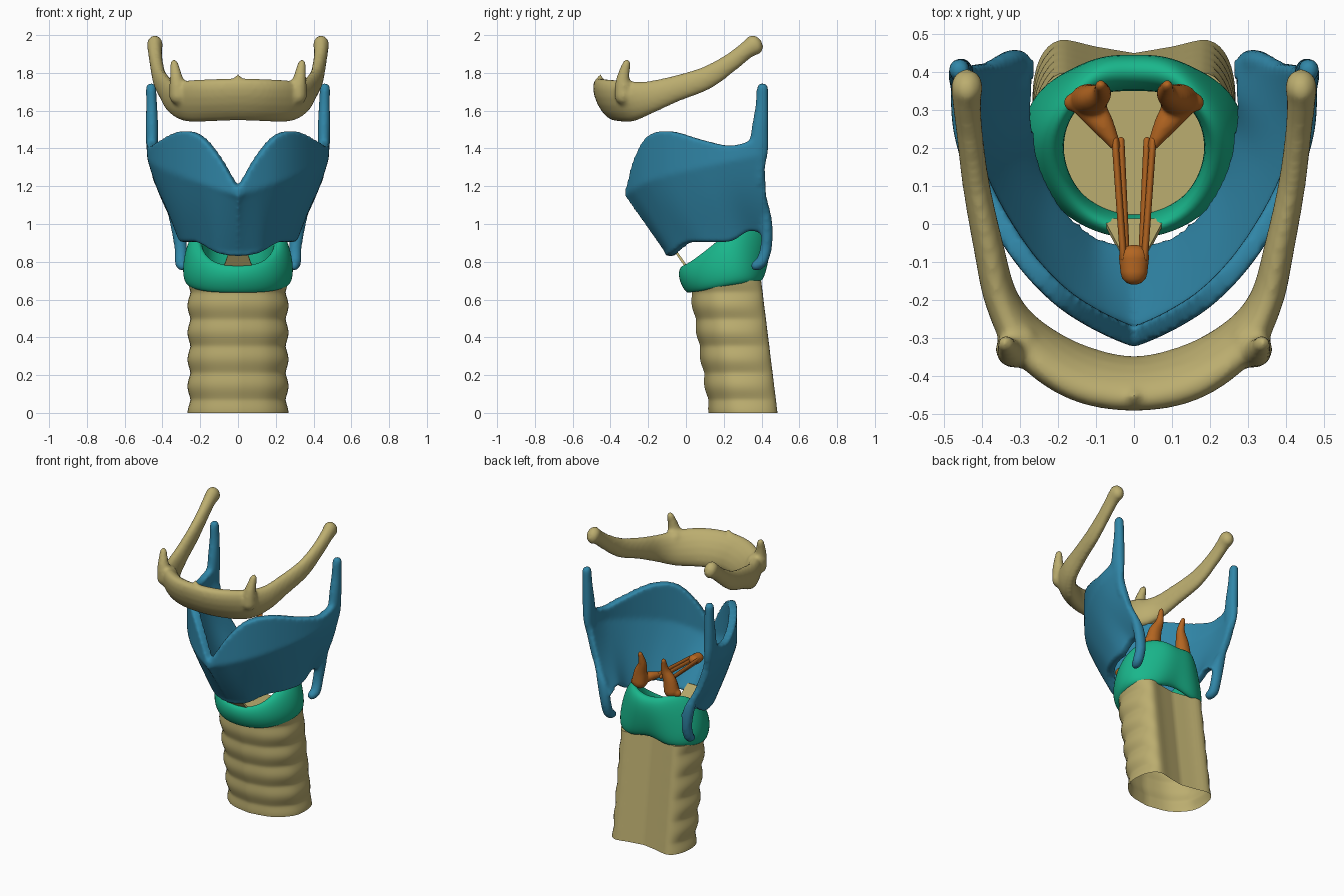
import bpy, bmesh, math
from mathutils import Vector

if "Cube" in bpy.data.objects:
    bpy.data.objects.remove(bpy.data.objects["Cube"])


def material(name, rgb):
    m = bpy.data.materials.new(name)
    m.diffuse_color = (*rgb, 1)
    m.use_nodes = True
    m.node_tree.nodes["Principled BSDF"].inputs["Base Color"].default_value = m.diffuse_color
    return m


BONE = material("bone", (0.50, 0.42, 0.16))
BLUE = material("blue", (0.03, 0.24, 0.39))
GREEN = material("green", (0.01, 0.47, 0.26))
ORANGE = material("orange", (0.45, 0.13, 0.015))


def spline(keys, n):
    """Catmull-Rom through tuples of any length, n steps per segment."""
    out = []
    for i in range(len(keys) - 1):
        a, b, c, d = (keys[min(max(j, 0), len(keys) - 1)] for j in (i - 1, i, i + 1, i + 2))
        for k in range(n):
            t = k / n
            out.append(tuple(0.5 * (2 * q + (r - p) * t + (2 * p - 5 * q + 4 * r - s) * t * t
                                    + (3 * q - p - 3 * r + s) * t ** 3)
                             for p, q, r, s in zip(a, b, c, d)))
    return out + [tuple(keys[-1])]


def build(name, lofts, mat, voxel=0, subsurf=0, caps=(True, True), closed=False):
    """One object from lists of rings; optional voxel blending or subdivision."""
    bm = bmesh.new()
    for rings in lofts:
        vs = [[bm.verts.new(p) for p in ring] for ring in rings]
        n = len(vs[0])
        pairs = list(zip(vs, vs[1:])) + ([(vs[-1], vs[0])] if closed else [])
        for r, s in pairs:
            for j in range(n):
                bm.faces.new((r[j], r[(j + 1) % n], s[(j + 1) % n], s[j]))
        if not closed:
            if caps[0]:
                bm.faces.new(vs[0])
            if caps[1]:
                bm.faces.new(vs[-1])
    bmesh.ops.recalc_face_normals(bm, faces=bm.faces)
    me = bpy.data.meshes.new(name)
    bm.to_mesh(me)
    bm.free()
    me.materials.append(mat)
    ob = bpy.data.objects.new(name, me)
    bpy.context.collection.objects.link(ob)
    if voxel:
        m = ob.modifiers.new("blend", 'REMESH')
        m.mode, m.voxel_size, m.use_smooth_shade = 'VOXEL', voxel, True
        m = ob.modifiers.new("relax", 'SMOOTH')
        m.factor, m.iterations = 0.5, 6
    if subsurf:
        m = ob.modifiers.new("round", 'SUBSURF')
        m.levels = m.render_levels = subsurf
    bpy.ops.object.select_all(action='DESELECT')
    ob.select_set(True)
    bpy.context.view_layer.objects.active = ob
    if voxel or subsurf:
        bpy.ops.object.shade_smooth()
    else:
        bpy.ops.object.shade_smooth_by_angle(angle=math.radians(50))
    return ob


def tube(keys, ref=(0, 0, 1), n=6, sides=16):
    """Rounded tube through (x, y, z, side radius, up radius, tilt)."""
    pts = spline([k if len(k) == 6 else (*k, 0) for k in keys], n)
    pos = [Vector(p[:3]) for p in pts]
    last = len(pts) - 1

    def ring(i, shift=0, scale=1):
        t = (pos[min(i + 1, last)] - pos[max(i - 1, 0)]).normalized()
        s = t.cross(Vector(ref)).normalized()
        u = s.cross(t)
        a, b, w = pts[i][3:]
        s, u = s * math.cos(w) - u * math.sin(w), u * math.cos(w) + s * math.sin(w)
        c = pos[i] + t * shift * min(a, b)
        return [c + scale * (s * a * math.cos(q) + u * b * math.sin(q))
                for q in (2 * math.pi * k / sides for k in range(sides))]

    ends = [(math.sin(q), math.cos(q)) for q in (0.5, 1.0, 1.4)]
    rings = [ring(0, -s, c) for s, c in reversed(ends)]
    rings += [ring(i) for i in range(last + 1)]
    return rings + [ring(last, s, c) for s, c in ends]


def flip(rings):
    return [[Vector((-p[0], p[1], p[2])) for p in r] for r in rings]


def both(rings):
    return [rings, flip(rings)]


# Trachea: ringed D-section tube with a plain hollow back, open below
half = spline([(0, .13, 1), (.14, .16, 1), (.23, .24, 1), (.252, .33, 1), (.24, .43, .6),
               (.195, .484, 0), (.1, .467, 0), (0, .45, 0)], 4)
loop = half + [(-x, y, w) for x, y, w in half[-2:0:-1]]
rings = []
for i in range(71):
    z = i / 100
    bump = 0.06 * (0.5 - 0.5 * math.cos(2 * math.pi * (z - .07) / .142)) ** 0.7
    rings.append([(x * (1 + bump * w), .31 + (y - .31) * (1 + bump * w) - (.125 + .03 * w) * z, z)
                  for x, y, w in loop])
build("trachea", [rings], BONE, caps=(False, True))

# Cricoid ring: low front arch rising to a tall back plate
# each station: outer bottom, outer middle, outer top, inner top, inner bottom
st = [((0, -.01, .615), (0, -.072, .71), (0, -.055, .775), (0, -.01, .77), (0, .02, .66)),
      ((.19, .05, .615), (.22, .01, .71), (.19, .015, .80), (.135, .04, .80), (.14, .07, .67)),
      ((.29, .21, .65), (.325, .22, .76), (.285, .2, .94), (.19, .18, .94), (.2, .2, .69)),
      ((.27, .36, .67), (.275, .35, .79), (.21, .33, 1.03), (.16, .28, 1.03), (.17, .31, .70)),
      ((.14, .42, .665), (.12, .445, .80), (.105, .455, 1.02), (.1, .34, 1.02), (.1, .35, .70)),
      ((0, .40, .72), (0, .44, .82), (0, .455, .99), (0, .345, .99), (0, .35, .73))]
st += [[(-x, y, z) for x, y, z in s] for s in st[-2:0:-1]]
build("cricoid_cartilage", [st], GREEN, subsurf=3, closed=True)

# Thyroid cartilage: V-shaped shield; columns of (top x,y, bottom x,y, top z, bottom z)
cols = spline([(0, -.298, 0, -.085, 1.19, .83), (.1, -.252, .1, -.06, 1.36, .845),
               (.2, -.185, .195, .015, 1.47, .90), (.3, -.075, .26, .12, 1.49, .905),
               (.395, .085, .288, .24, 1.445, .91), (.45, .25, .29, .34, 1.415, .965),
               (.455, .41, .28, .435, 1.47, .93)], 5)
R = 28


def shield(i, k):
    c = cols[abs(i)]
    u = abs(i) / (len(cols) - 1)
    z = c[5] + (c[4] - c[5]) * k / R
    low = max(.85, c[5])
    t = min(1, max(0, (z - low) / (1.145 + .23 * u - low)))
    t += 0.12 * u * math.sin(math.pi * t)
    return Vector(((-1 if i < 0 else 1) * (c[2] + (c[0] - c[2]) * t), c[3] + (c[1] - c[3]) * t, z))


rings, L = [], len(cols) - 1
for i in range(-L, L + 1):
    out, inn = [], []
    for k in range(R + 1):
        p = shield(i, k)
        t = shield(min(i + 1, L), k) - shield(max(i - 1, -L), k)
        nrm = Vector((t.y, -t.x, 0)).normalized() * 0.026
        out.append(p + nrm)
        inn.append(p - nrm)
    rings.append(out + inn[::-1])
upper = tube([(.435, .39, 1.22, .012, .012), (.452, .385, 1.38, .03, .05), (.455, .392, 1.5, .034, .046),
              (.457, .402, 1.62, .03, .036), (.46, .405, 1.72, .028, .031)], ref=(0, 1, 0))
lower = tube([(.38, .42, 1.13, .012, .012), (.325, .428, 1.0, .03, .035), (.304, .425, .88, .031, .034),
              (.302, .40, .80, .031, .033), (.295, .37, .78, .028, .03)], ref=(1, 0, 0))
build("thyroid_cartilage", [rings] + both(upper) + both(lower), BLUE, voxel=.011)

# Hyoid bone: leaning front body, long rear horns, short upright horns, middle peak
h = [(0, -.42, 1.66, .055, .122, .45), (.15, -.39, 1.655, .057, .122, .45),
     (.28, -.305, 1.65, .055, .113, .3), (.348, -.2, 1.67, .045, .088, .1),
     (.383, -.06, 1.715, .04, .07, 0), (.415, .1, 1.77, .036, .062, 0),
     (.432, .23, 1.85, .035, .05, 0), (.44, .32, 1.92, .038, .047, 0),
     (.44, .362, 1.948, .043, .056, 0)]
arch = tube([(-k[0], *k[1:]) for k in h[:0:-1]] + h)
spike = tube([(.315, -.33, 1.68, .05, .05), (.325, -.335, 1.76, .037, .037),
              (.338, -.315, 1.85, .022, .022)], ref=(0, 1, 0))
knob = tube([(.30, -.31, 1.71, .05, .05), (.33, -.325, 1.73, .035, .035)])
peak = tube([(0, -.44, 1.70, .03, .03), (0, -.455, 1.78, .014, .014)], ref=(0, 1, 0))
build("hyoid_bone", [arch, peak] + both(spike) + both(knob), BONE, voxel=.011)

# Arytenoid cartilages: small pyramids on the back plate
body = tube([(.12, .325, 1.03, .05, .045), (.108, .33, 1.1, .043, .038),
             (.085, .345, 1.17, .026, .026), (.088, .365, 1.24, .015, .015)], ref=(0, 1, 0))
process = tube([(.125, .32, 1.04, .042, .03), (.085, .265, 1.05, .032, .03), (.048, .205, 1.05, .014, .018)])
muscle = tube([(.1, .32, 1.03, .035, .03), (.16, .32, 1.02, .026, .025)])
for side, f in (("right", lambda r: r), ("left", flip)):
    build("arytenoid_" + side, [f(body), f(process), f(muscle)], ORANGE, voxel=.007)

    # Vocal cords: two thin strands per side
    build("vocal_cord_" + side,
          [f(tube([(.042 + d, .22, 1.05 + d, .009, .013), (.024 + d / 2, -.09, 1.05 + d, .009, .013)]))
           for d in (-.008, .008)], ORANGE)

# Front anchor of the cords
build("cord_anchor", [tube([(0, -.085, 1.05, .04, .03), (0, -.13, 1.05, .035, .03)])], ORANGE)

# Ligament sheet between cricoid arch and shield
build("front_ligament", [[[(-.08, .015, .765), (.08, .015, .765), (.08, .003, .76), (-.08, .003, .76)],
                          [(-.035, -.07, .89), (.035, -.07, .89), (.035, -.082, .885), (-.035, -.082, .885)]]],
      BONE)
